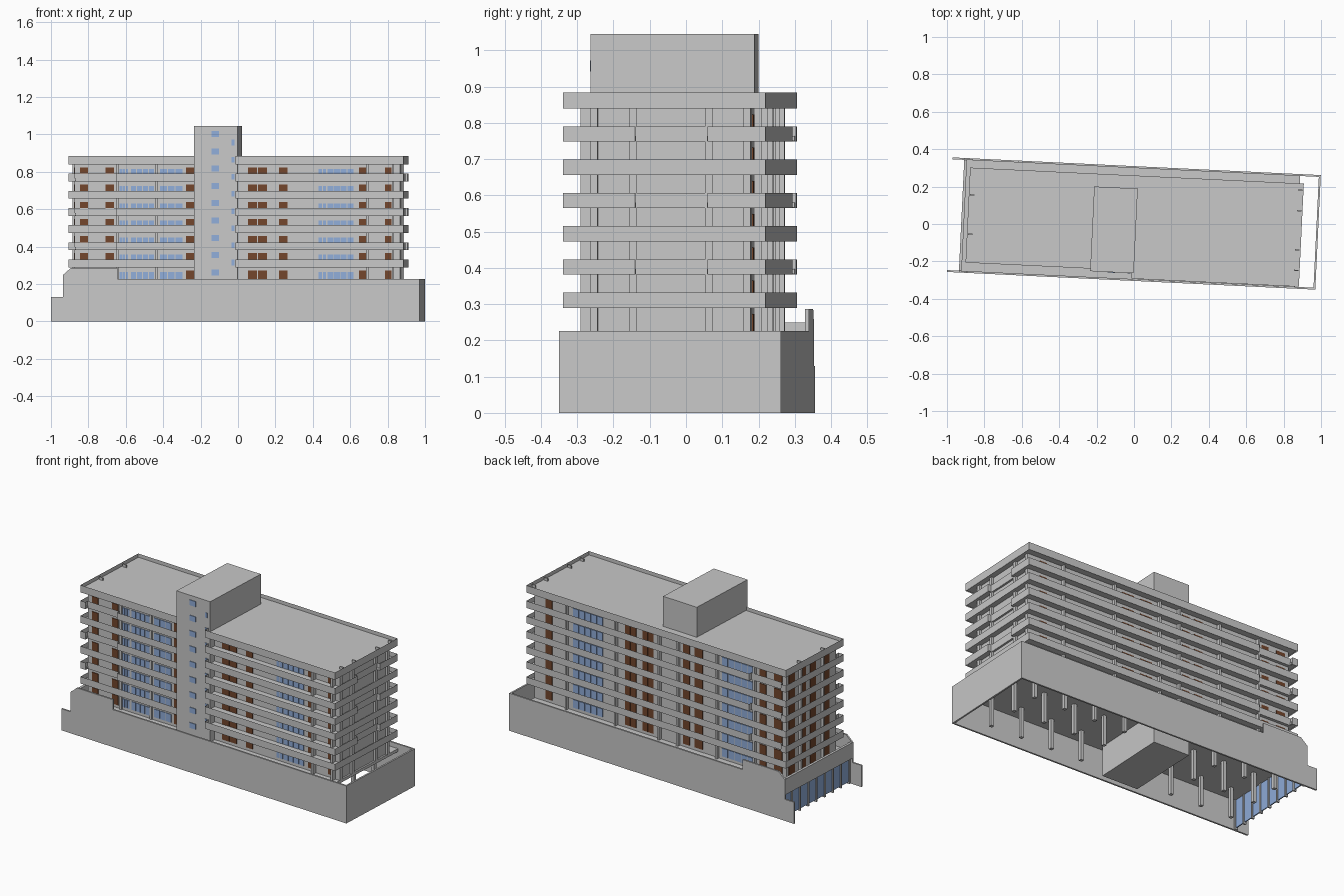
import bpy, bmesh
from math import radians
from mathutils import Matrix, Vector

old = bpy.data.objects.get("Cube")
if old:
    bpy.data.objects.remove(old, do_unlink=True)

TURN = Matrix.Rotation(radians(-2.75), 4, 'Z')   # whole block sits slightly turned
STEP, GROUND = 0.0917, 0.198


def material(name, rgb):
    m = bpy.data.materials.new(name)
    m.use_nodes = True
    m.diffuse_color = (*rgb, 1)
    m.node_tree.nodes["Principled BSDF"].inputs["Base Color"].default_value = (*rgb, 1)
    return m


CONCRETE = material("concrete_grey", (0.58, 0.58, 0.58))
GLASS = material("window_blue", (0.28, 0.42, 0.70))
WOOD = material("door_brown", (0.17, 0.06, 0.025))


def finish(bm, name, mat):
    bmesh.ops.recalc_face_normals(bm, faces=bm.faces)
    bm.transform(TURN)
    me = bpy.data.meshes.new(name)
    bm.to_mesh(me)
    bm.free()
    me.materials.append(mat)
    ob = bpy.data.objects.new(name, me)
    bpy.context.collection.objects.link(ob)
    return ob


def boxes(name, mat, spans):
    """One object made of boxes given as (x0, x1, y0, y1, z0, z1)."""
    bm = bmesh.new()
    for x0, x1, y0, y1, z0, z1 in spans:
        size = Matrix.Diagonal((x1 - x0, y1 - y0, z1 - z0, 1))
        mid = Matrix.Translation(((x0 + x1) / 2, (y0 + y1) / 2, (z0 + z1) / 2))
        bmesh.ops.create_cube(bm, size=1, matrix=mid @ size)
    return finish(bm, name, mat)


def prism(bm, points, push):
    face = bm.faces.new([bm.verts.new(p) for p in points])
    new = bmesh.ops.extrude_face_region(bm, geom=[face], use_keep_orig=True)["geom"]
    bmesh.ops.translate(bm, vec=Vector(push),
                        verts=[v for v in new if isinstance(v, bmesh.types.BMVert)])


def tray(name, outline, z, slab, height, rim=0.011):
    """Floor slab with a parapet around its edge."""
    bm = bmesh.new()
    face = bm.faces.new([bm.verts.new((x, y, z)) for x, y in outline])
    ring = bmesh.ops.inset_region(bm, faces=[face], thickness=rim,
                                  use_boundary=True, use_even_offset=True)["faces"]
    bmesh.ops.delete(bm, geom=[f for f in bm.faces if f not in ring], context='FACES')
    new = bmesh.ops.extrude_face_region(bm, geom=ring, use_keep_orig=True)["geom"]
    bmesh.ops.translate(bm, vec=(0, 0, height),
                        verts=[v for v in new if isinstance(v, bmesh.types.BMVert)])
    s0, s1 = slab
    inner = [(x * 0.995, y * 0.985, z + s0) for x, y in outline]
    prism(bm, inner, (0, 0, s1 - s0))
    return finish(bm, name, CONCRETE)


# Podium: stepped long walls, closed end, deck, and glazed open end
X0, X1, Y0, Y1 = -0.987, 0.985, -0.304, 0.309
profile = [(X0, 0), (X1, 0), (X1, 0.226), (-0.63, 0.226), (-0.63, 0.286),
           (-0.88, 0.286), (-0.923, 0.248), (-0.923, 0.13), (X0, 0.13)]
for name, y in (("podium_front_wall", Y0), ("podium_back_wall", Y1 - 0.01)):
    bm = bmesh.new()
    prism(bm, [(x, y, z) for x, z in profile], (0, 0.01, 0))
    finish(bm, name, CONCRETE)
boxes("podium_end_wall", CONCRETE, [(X1 - 0.01, X1, Y0, Y1, 0, 0.226)])
boxes("podium_deck", CONCRETE, [(-0.92, 0.875, Y0 + 0.005, Y1 - 0.005, 0.18, GROUND)])
boxes("entrance_band", CONCRETE, [(-0.923, -0.908, Y0 + 0.01, Y1 - 0.01, 0.155, 0.25)])
boxes("entrance_glass", GLASS, [(-0.904, -0.898, Y0 + 0.01, Y1 - 0.01, 0.01, 0.18)])
boxes("entrance_mullions", CONCRETE,
      [(-0.91, -0.892, y, y + 0.01, 0, 0.18)
       for y in [Y0 + 0.01 + i * 0.0735 for i in range(9)]])

# Columns under the deck
boxes("podium_columns", CONCRETE,
      [(x - 0.01, x + 0.01, y - 0.01, y + 0.01, 0, 0.185)
       for x in [-0.8 + i * 0.2 for i in range(9)] for y in (-0.2, 0, 0.18)
       if not -0.25 < x < 0.03])

# Main block and stair core
WX0, WX1, WY0, WY1 = -0.865, 0.865, -0.222, 0.221
boxes("main_block", CONCRETE, [(WX0, WX1, WY0, WY1, GROUND, 0.86)])
CX0, CX1, CY = -0.222, 0.011, -0.263
boxes("stair_core", CONCRETE, [(CX0, CX1, CY, 0.19, 0, 1.045)])

# Balcony floors: alternate ones have shallow notches
L, R, F, FR, B, N = -0.894, 0.901, -0.253, -0.297, 0.263, 0.02
plain = [(L, F), (0, F), (0, FR), (R, FR), (R, B), (L, B)]
notched = [(L, F), (-0.86, F), (-0.86, F + N), (-0.64, F + N), (-0.64, F), (0, F),
           (0, FR), (R, FR), (R, -0.097), (R - N, -0.097), (R - N, 0.103), (R, 0.103),
           (R, B), (-0.64, B), (-0.64, B - N), (-0.86, B - N), (-0.86, B), (L, B)]
for k in range(1, 7):
    tray(f"balcony_floor_{k}", plain if k % 2 else notched,
         GROUND + k * STEP, (0.002, 0.016), 0.042)
tray("roof", plain, GROUND + 7 * STEP, (0.002, 0.024), 0.044)
boxes("roof_brackets", CONCRETE,
      [(x, x + 0.025, y, y + 0.007, 0.86, 0.88)
       for x, ys in ((L + 0.01, (0.11, -0.1)), (R - 0.035, (0.22, 0.11, -0.1, -0.21)))
       for y in ys])

# Partition fins between wall and parapet
TOP = 0.85
fins = [(x, x + 0.012, F + 0.022, WY0 + 0.01, GROUND, TOP) for x in (-0.432, -0.64)]
fins += [(x, x + 0.012, -0.25, WY0 + 0.01, GROUND, TOP) for x in (0.70, 0.835)]
fins += [(x, x + 0.012, WY1 - 0.01, B - 0.022, GROUND, TOP)
         for x in (-0.66, -0.4, -0.13, 0.0, 0.3, 0.64)]
fins += [(WX1 - 0.01, R - 0.022, y, y + 0.02, GROUND, TOP)
         for y in (-0.222, -0.115, 0.095, 0.2)]
fins += [(L + 0.012, WX0 + 0.01, y, y + 0.012, GROUND, TOP) for y in (-0.1, 0.1)]
boxes("partition_fins", CONCRETE, fins)


# Doors and windows repeated on every storey
def storeys(low, high):
    return [(GROUND + k * STEP + low, GROUND + k * STEP + high) for k in range(7)]


def panes(x0, x1, count):
    w = (x1 - x0) / count
    return [(x0 + i * w + 0.002, x0 + (i + 1) * w - 0.002) for i in range(count)]


def facade(spans, y, low, high):
    return [(a, b, y - 0.004, y + 0.004, z0, z1) for x0, x1, n in spans
            for a, b in panes(x0, x1, n) for z0, z1 in storeys(low, high)]


front_doors = [(-0.838, -0.79, 1), (-0.7, -0.652, 1), (-0.27, -0.224, 1), (0.062, 0.168, 2),
               (0.227, 0.277, 1), (0.656, 0.697, 1), (0.797, 0.834, 1)]
back_doors = [(0.75, 0.8, 1), (0.17, 0.25, 2), (0.05, 0.13, 2), (-0.2, -0.15, 1),
              (-0.29, -0.23, 1), (-0.73, -0.68, 1), (-0.84, -0.78, 1)]
doors = facade(front_doors, WY0, 0.018, 0.075) + facade(back_doors, WY1, 0.018, 0.075)
doors += [(WX0 - 0.004, WX0 + 0.004, y, y + 0.05, a, b)
          for y in (-0.16, -0.04, 0.05, 0.15) for a, b in storeys(0.018, 0.075)]
boxes("balcony_doors", WOOD, doors)

front_glass = [(-0.625, -0.575, 3), (-0.565, -0.436, 4), (-0.408, -0.285, 3),
               (0.44, 0.485, 2), (0.487, 0.63, 4)]
back_glass = [(0.4, 0.61, 5), (-0.645, -0.42, 5)]
boxes("balcony_windows", GLASS,
      facade(front_glass, WY0, 0.018, 0.067) + facade(back_glass, WY1, 0.018, 0.067))

# Stair core windows
boxes("stair_windows", GLASS,
      [(-0.13, -0.088, CY - 0.003, CY + 0.003, z - 0.016, z + 0.016)
       for z in [0.262 + i * 0.0925 for i in range(9)]] +
      [(-0.023, -0.007, CY - 0.003, CY + 0.003, z - 0.015, z + 0.015)
       for z in [0.315 + i * STEP for i in range(8)]])
